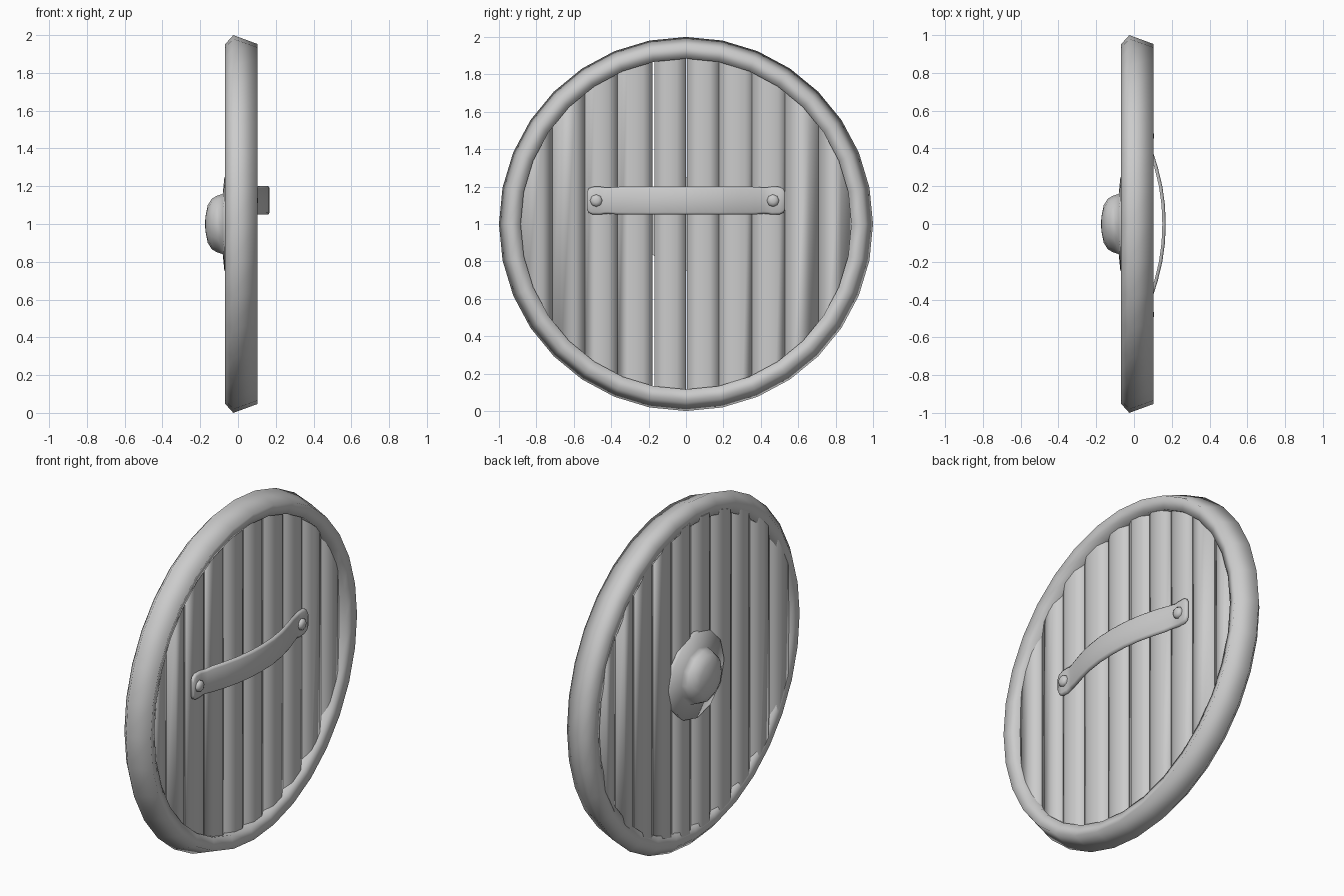
import bpy, bmesh, math, random
from math import sin, cos, pi, radians, sqrt

if "Cube" in bpy.data.objects:
    bpy.data.objects.remove(bpy.data.objects["Cube"])

random.seed(4)
CZ = 1.0  # height of the shield centre


def make(name, rings, closed_loop=False, angle=50):
    """Skin a list of equal-length closed rings of points."""
    bm = bmesh.new()
    vs = [[bm.verts.new(p) for p in r] for r in rings]
    n, m = len(vs), len(vs[0])
    for i in range(n if closed_loop else n - 1):
        a, b = vs[i], vs[(i + 1) % n]
        for j in range(m):
            k = (j + 1) % m
            bm.faces.new((a[j], a[k], b[k], b[j]))
    if not closed_loop:
        bm.faces.new(vs[0])
        bm.faces.new(vs[-1])
    bmesh.ops.recalc_face_normals(bm, faces=bm.faces[:])
    me = bpy.data.meshes.new(name)
    bm.to_mesh(me)
    bm.free()
    for p in me.polygons:
        p.use_smooth = True
    me.set_sharp_from_angle(angle=radians(angle))
    ob = bpy.data.objects.new(name, me)
    bpy.context.collection.objects.link(ob)
    return ob


def circle(x, r, n, y=0, z=CZ):
    return [(x, y + r * sin(2 * pi * i / n), z + r * cos(2 * pi * i / n)) for i in range(n)]


# rim: low-poly section swept round the x axis
rim = [(-0.07, 0.95), (-0.025, 1.0), (0.103, 0.953), (0.078, 0.884), (-0.058, 0.884)]
make("rim", [circle(x, r, 32) for x, r in rim], closed_loop=True, angle=150)

# planks: chamfered boards trimmed to the circle
edges = [-0.90, -0.715, -0.54, -0.365, -0.18, 0.0, 0.177, 0.353, 0.53, 0.708, 0.88]
for i in range(10):
    a, b = edges[i], edges[i + 1]
    if i == 4:
        a += 0.011
    if i == 5:
        a += 0.005
    d = random.uniform(-0.004, 0.004)
    xb, xf, c, e = -0.064 + d, 0.067 + d, 0.05, 0.028
    prof = [(xb, a + c), (xb + e, a), (xf - e, a), (xf, a + c),
            (xf, b - c), (xf - e, b), (xb + e, b), (xb, b - c)]
    ends = []
    for s in (-1, 1):
        ends.append([(x, y, CZ + s * sqrt(max(0.91 ** 2 - y * y, 0.03))) for x, y in prof])
    make(f"plank_{i + 1}", ends, angle=75)

# boss: flange flowing into a low dome on the outer face
boss = [(-0.05, 0.25), (-0.072, 0.25), (-0.081, 0.16), (-0.11, 0.15),
        (-0.138, 0.135), (-0.16, 0.10), (-0.172, 0.04), (-0.175, 0.005)]
make("boss", [circle(x, r, 12) for x, r in boss], angle=85)

# strap: bowed band with rounded flat ends, (y, x, half width)
half = [(0.0, 0.150, 0.075), (0.1, 0.146, 0.075), (0.2, 0.132, 0.075), (0.3, 0.108, 0.075),
        (0.37, 0.086, 0.074), (0.415, 0.074, 0.07), (0.435, 0.068, 0.071), (0.46, 0.066, 0.075),
        (0.50, 0.066, 0.074), (0.52, 0.066, 0.065), (0.53, 0.066, 0.045)]
path = [(-y, x, w) for y, x, w in reversed(half[1:])] + half
SZ, T, C = 1.125, 0.018, 0.012
make("hand_strap", [[(x, y, SZ - w), (x + T * 0.6, y, SZ - w), (x + T, y, SZ - w + C),
                     (x + T, y, SZ + w - C), (x + T * 0.6, y, SZ + w), (x, y, SZ + w)]
                    for y, x, w in path], angle=75)

# rivets at both strap ends
for name, y in (("left", -0.48), ("right", 0.465)):
    prof = [(0.07, 0.033), (0.09, 0.033), (0.10, 0.026), (0.105, 0.012)]
    make(f"rivet_{name}", [circle(x, r, 8, y, SZ) for x, r in prof], angle=60)
